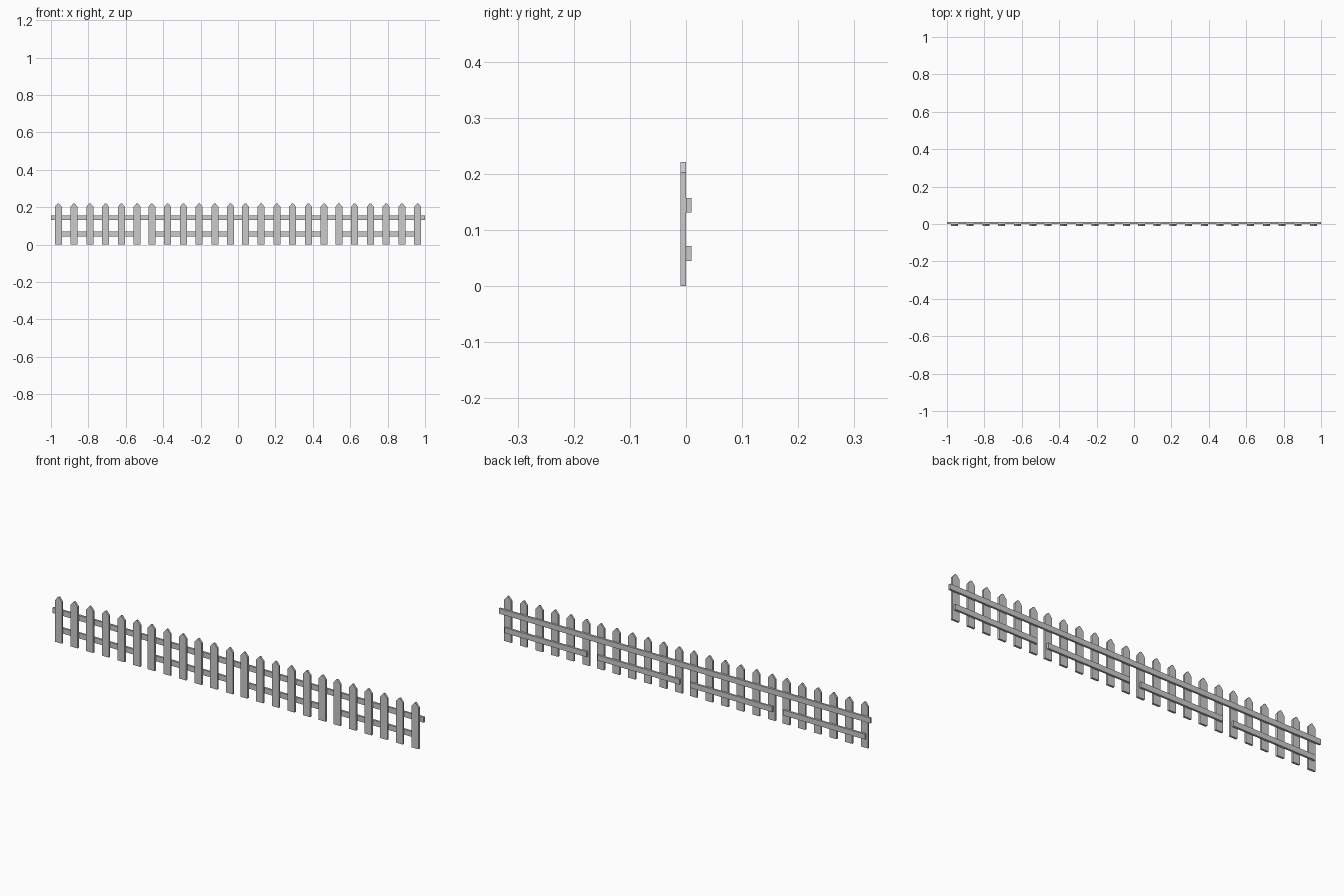
import bpy, bmesh

if "Cube" in bpy.data.objects:
    bpy.data.objects.remove(bpy.data.objects["Cube"])


def prism(name, profile, y0, y1, x):
    """Extrude an (x, z) outline from y0 to y1, placed at x."""
    bm = bmesh.new()
    face = bm.faces.new([bm.verts.new((px, y0, pz)) for px, pz in profile])
    ext = bmesh.ops.extrude_face_region(bm, geom=[face])
    verts = [v for v in ext["geom"] if isinstance(v, bmesh.types.BMVert)]
    bmesh.ops.translate(bm, vec=(0, y1 - y0, 0), verts=verts)
    bmesh.ops.recalc_face_normals(bm, faces=bm.faces)
    mesh = bpy.data.meshes.new(name)
    bm.to_mesh(mesh)
    bm.free()
    obj = bpy.data.objects.new(name, mesh)
    obj.location.x = x
    bpy.context.collection.objects.link(obj)
    return obj


def rail(name, half, z0, z1, x):
    return prism(name, [(-half, z0), (half, z0), (half, z1), (-half, z1)], 0, 0.01, x)


W = 0.019       # picket half width
PICKET = [(-W, 0), (W, 0), (W, 0.202), (0.003, 0.221), (-0.003, 0.221), (-W, 0.202)]

# Four identical fence panels
for panel in range(4):
    cx = -0.75 + 0.5 * panel
    # Six pointed pickets
    for i in range(6):
        prism("picket", PICKET, -0.01, 0, cx + (i - 2.5) * 0.0843)
    # Short lower rail behind the pickets
    rail("lower_rail", 0.221, 0.045, 0.071, cx)

# Continuous upper rail
rail("upper_rail", 1.0, 0.131, 0.157, 0)
